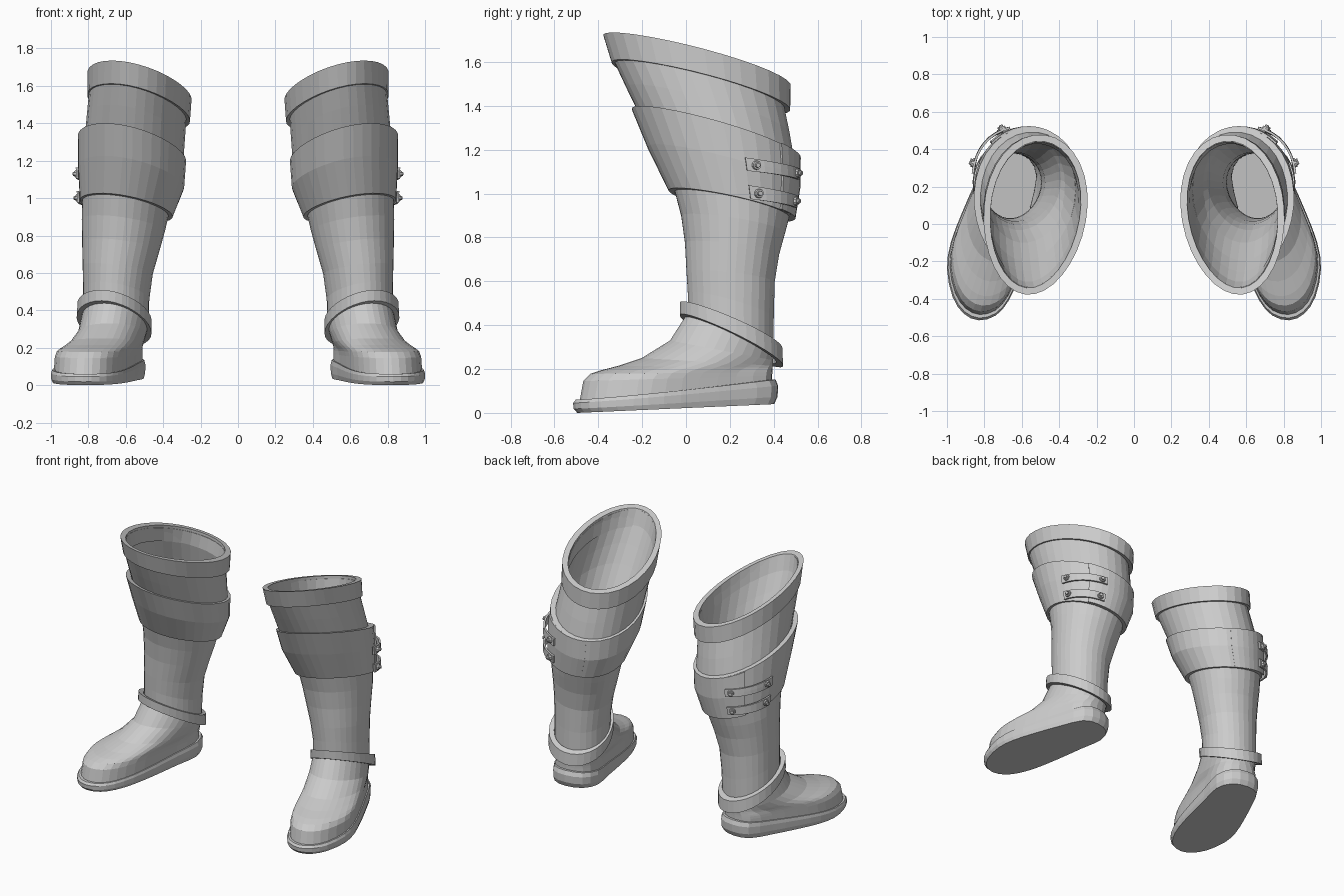
import bpy, bmesh, math
from mathutils import Vector

if "Cube" in bpy.data.objects:
    bpy.data.objects.remove(bpy.data.objects["Cube"])

N = 32
ROT = 0.12  # toes turned slightly outward


def ring_pt(p, t):
    """Point on a tilted egg-shaped ring; t=0 is the back, pi/2 the outer side."""
    cx, cy, cz, rx, ry, bx, by = p
    u = rx * math.sin(t) * (1 + 0.08 * math.cos(t))
    v = ry * math.cos(t)
    x = u * math.cos(ROT) - v * math.sin(ROT)
    y = u * math.sin(ROT) + v * math.cos(ROT)
    return Vector((cx + x, cy + y, cz + bx * x + by * y))


def ring(p):
    return [ring_pt(p, 2 * math.pi * i / N) for i in range(N)]


def shrink(p, d):
    return (*p[:3], p[3] - d, p[4] - d, *p[5:])


def finish(name, bm, solid=0, recalc=True):
    if recalc:
        bmesh.ops.recalc_face_normals(bm, faces=bm.faces)
    me = bpy.data.meshes.new(name)
    bm.to_mesh(me)
    bm.free()
    ob = bpy.data.objects.new(name, me)
    bpy.context.collection.objects.link(ob)
    if solid:
        m = ob.modifiers.new("thickness", 'SOLIDIFY')
        m.thickness = solid
        m.offset = -1
    ob.modifiers.new("pair", 'MIRROR').use_mirror_merge = False
    return ob


def loft(name, rings, wrap=False, caps=False, solid=0):
    """Skin a list of rings given from top to bottom."""
    bm = bmesh.new()
    vs = [[bm.verts.new(c) for c in r] for r in rings]
    pairs = list(zip(vs, vs[1:])) + ([(vs[-1], vs[0])] if wrap else [])
    for a, b in pairs:
        for i in range(N):
            j = (i + 1) % N
            bm.faces.new((a[i], a[j], b[j], b[i]))
    if caps:
        bm.faces.new(vs[0])
        bm.faces.new(vs[-1])
    return finish(name, bm, solid, recalc=wrap or caps)


def collar(name, params, d):
    ps = [shrink(params[0], d)] + params + [shrink(params[-1], d)]
    return loft(name, [ring(p) for p in ps], wrap=True)


# Leg shaft: cx, cy, cz, rx, ry, x slope, y slope
loft("leg_shaft", [ring(p) for p in [
    (.53, .05, 1.59, .258, .41, .22, -.25),
    (.54, .06, 1.50, .258, .39, .22, -.25),
    (.55, .10, 1.38, .260, .375, .22, -.27),
    (.56, .14, 1.26, .262, .355, .22, -.28),
    (.575, .185, 1.10, .25, .305, .2, -.25),
    (.605, .21, .95, .23, .262, .17, -.22),
    (.615, .215, .86, .222, .238, .14, -.16),
    (.628, .21, .75, .207, .216, .12, -.12),
    (.645, .203, .62, .187, .202, .12, -.12),
    (.653, .204, .49, .176, .197, .16, -.28),
    (.655, .205, .37, .175, .195, .2, -.43)]], solid=.02)

# Top cuff
collar("top_cuff", [
    (.53, .05, 1.608, .275, .43, .22, -.25),
    (.535, .068, 1.49, .272, .41, .22, -.25)], .036)

# Calf band
BAND = [
    (.57, .135, 1.275, .287, .385, .21, -.28),
    (.575, .17, 1.12, .282, .348, .19, -.26),
    (.60, .207, .95, .247, .288, .17, -.22)]
collar("calf_band", BAND, .035)

# Ankle strap
collar("ankle_strap", [
    (.663, .205, .40, .197, .235, .2, -.43),
    (.665, .207, .33, .199, .237, .2, -.48)], .032)


def band_pt(t, s, off=0):
    """Point on the calf band, s from 0 (top) to 1 (bottom), pushed out by off."""
    k = 0 if s < .5 else 1
    w = s * 2 - k
    f = lambda a: ring_pt(BAND[k], a).lerp(ring_pt(BAND[k + 1], a), w)
    d = f(t + .01) - f(t - .01)
    n = Vector((-d.y, d.x, 0)).normalized()
    return f(t) + n * off, n


def patch(name, t0, t1, s_at, off_at, nt=8, ns=2, solid=.012):
    """Strip of leather lying over the calf band."""
    bm = bmesh.new()
    g = []
    for i in range(nt + 1):
        q = i / nt
        lo, hi = s_at(q)
        g.append([bm.verts.new(band_pt(t0 + (t1 - t0) * q, lo + (hi - lo) * j / ns, off_at(q))[0])
                  for j in range(ns + 1)])
    for a, b in zip(g, g[1:]):
        for j in range(ns):
            bm.faces.new((a[j], b[j], b[j + 1], a[j + 1]))
    return finish(name, bm, solid, recalc=False)


# Overlapping end of the band at the outer back
patch("band_flap", -.3, .8, lambda q: (.0, 1.0), lambda q: .012 * q, nt=8, ns=4, solid=.01)


def stud(name, t, s):
    c, n = band_pt(t, s, .02)
    bm = bmesh.new()
    rot = n.to_track_quat('Z', 'Y').to_matrix().to_4x4()
    for r, h, z in ((.024, .02, .008), (.013, .016, .022)):
        new = bmesh.ops.create_cone(bm, cap_ends=True, segments=10, radius1=r, radius2=r * .8, depth=h)["verts"]
        bmesh.ops.translate(bm, verts=new, vec=(0, 0, z))
    bm.transform(rot)
    bmesh.ops.translate(bm, verts=bm.verts, vec=c)
    finish(name, bm)


# Two buckle straps with studs at both ends
for k, (sb, sf) in enumerate(((.36, .53), (.80, .90))):
    mid = lambda q, a=sb, b=sf: a + (b - a) * q
    patch(f"buckle_strap_{k}", .42, 1.38,
          lambda q: (mid(q) - .09, mid(q) + .09),
          lambda q: .022 + .014 * math.sin(math.pi * q))
    for e, q in (("back", .12), ("front", .86)):
        stud(f"stud_{k}_{e}", .42 + .96 * q, mid(q))

# Sole outline: heel, outer side, toe, inner side
CTRL = [(.65, .42), (.76, .39), (.84, .24), (.92, .06), (.98, -.1), (1.0, -.24), (.97, -.39), (.91, -.48),
        (.83, -.515), (.74, -.49), (.67, -.41), (.615, -.28), (.57, -.1), (.53, .1), (.495, .27), (.54, .38)]
OUT = []
for i in range(16):
    a, b, c, d = (Vector(CTRL[(i + k) % 16]) for k in (-1, 0, 1, 2))
    OUT += [b, (b + c) * .5625 - (a + d) * .0625]
MID = Vector((.75, -.03))


def sole_ring(scale, w):
    """Outline scaled about the middle; w=0 bottom, w=1 top of the sole."""
    res = []
    for p in OUT:
        q = MID + (p - MID) * scale
        f = min(1, max(0, (p.y + .515) / .935))
        lo, hi = .04 * f, .06 + .092 * f ** 1.2
        res.append(Vector((q.x, q.y, lo + (hi - lo) * w)))
    return res


loft("sole", [sole_ring(.93, 1), sole_ring(.975, 1), sole_ring(1, .75), sole_ring(.995, .3), sole_ring(.96, 0)],
     caps=True)

# Foot upper: sole outline blended into the ankle ring
ankle = ring((.655, .205, .37, .175, .195, .2, -.45))
rings = []
for f, zf, zb in [(.83, .33, .24), (.57, .25, .215), (.36, .215, .205), (.2, .195, .195),
                  (.1, .178, .185), (.035, .145, .17), (0, .05, .13)]:
    r = [(MID + (p - MID) * .94).lerp(a.xy, f) for p, a in zip(OUT, ankle)]
    y0, y1 = min(p.y for p in r), max(p.y for p in r)
    rings.append([Vector((p.x, p.y, zf + (zb - zf) * (p.y - y0) / (y1 - y0))) for p in r])
loft("foot_upper", [ankle] + rings, solid=.012)
